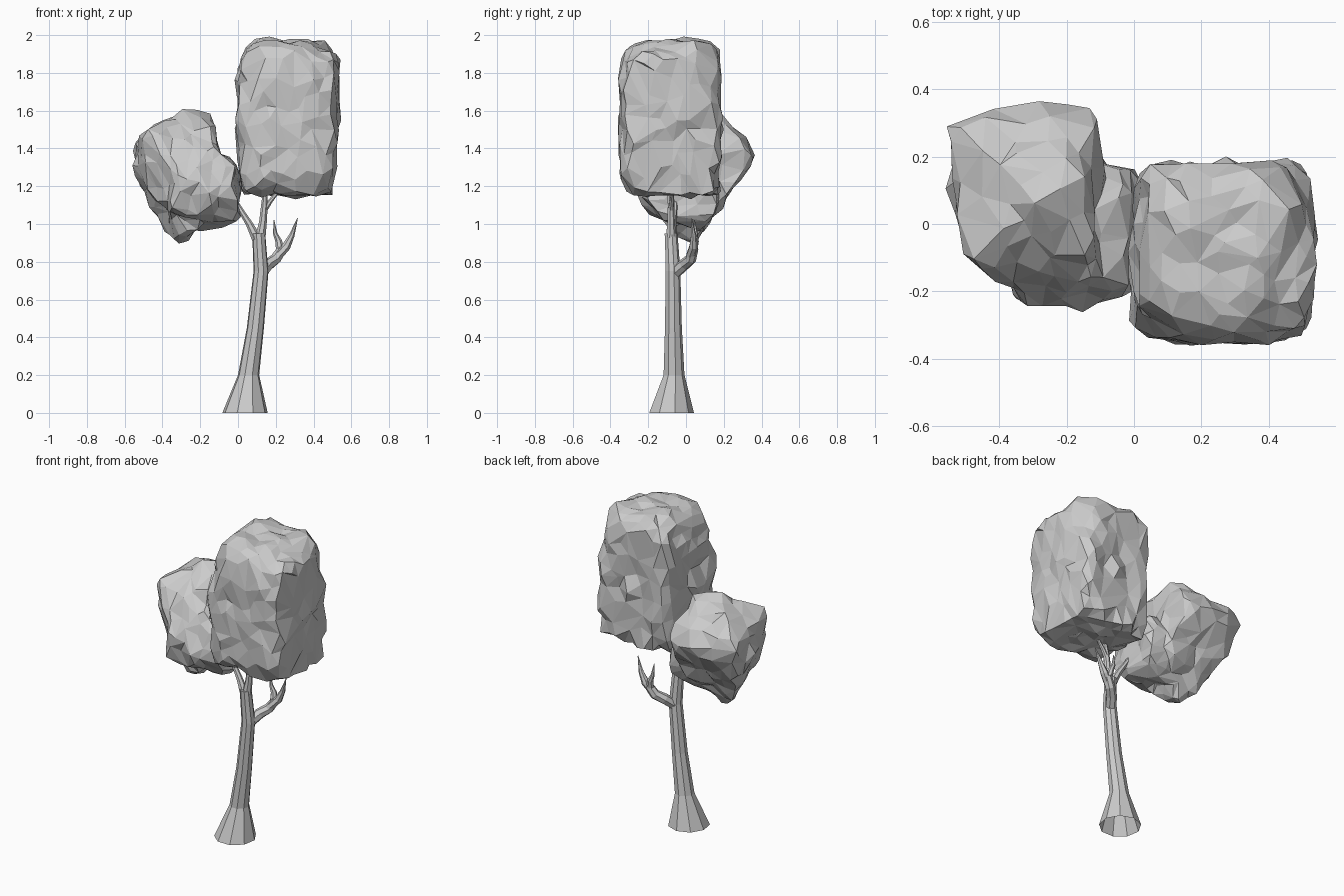
import bpy
import bmesh
from mathutils import Vector, noise

cube = bpy.data.objects.get("Cube")
if cube:
    bpy.data.objects.remove(cube, do_unlink=True)

grey = bpy.data.materials.new("plain grey")
grey.use_nodes = True
colour = (0.6, 0.6, 0.6, 1)
grey.diffuse_color = colour
grey.node_tree.nodes["Principled BSDF"].inputs["Base Color"].default_value = colour


def make_object(name, bm):
    bmesh.ops.recalc_face_normals(bm, faces=bm.faces)
    mesh = bpy.data.meshes.new(name)
    bm.to_mesh(mesh)
    bm.free()
    mesh.materials.append(grey)
    obj = bpy.data.objects.new(name, mesh)
    bpy.context.collection.objects.link(obj)
    return obj


def outline_planes(points, axes, centre):
    """Turn a convex outline on two axes into (normal, distance) side planes."""
    planes = []
    a, b = axes
    for p, q in zip(points, points[1:] + points[:1]):
        normal = Vector((0, 0, 0))
        normal[a], normal[b] = q[1] - p[1], p[0] - q[0]
        normal.normalize()
        corner = centre.copy()
        corner[a], corner[b] = p
        distance = normal.dot(corner - centre)
        if distance < 0:
            normal, distance = -normal, -distance
        planes.append((normal, distance))
    return planes


def lobe(centre, front, side, top, bevels=()):
    """A rounded solid bounded by three outlines and some bevel planes."""
    planes = (outline_planes(front, (0, 2), centre)
              + outline_planes(side, (1, 2), centre)
              + outline_planes(top, (0, 1), centre))
    for normal, offset in bevels:
        normal = Vector(normal)
        planes.append((normal, offset - normal.dot(centre)))
    return planes


def reach(planes, d, power=24):
    """Distance from the centre to the softened planes along d."""
    total = sum((max(0, n.dot(d)) / h) ** power for n, h in planes)
    return total ** (-1 / power)


def crown(name, centre, half, lobes, keep, seed):
    """Lumpy faceted foliage: the union of lobes that share a centre."""
    bm = bmesh.new()
    bmesh.ops.create_icosphere(bm, subdivisions=4, radius=1)
    for v in bm.verts:
        d = (v.co * Vector(half)).normalized()
        co = d * max(reach(planes, d) for planes in lobes)
        lump = noise.noise(co * 8 + Vector((seed, 0, 0)))
        jitter = noise.noise_vector(co * 13 + Vector((0, seed, 0)))
        v.co = centre + co + d * lump * 0.035 + jitter * 0.018
    obj = make_object(name, bm)
    facets = obj.modifiers.new("facets", 'DECIMATE')
    facets.ratio = keep


def limb(name, path, sides=7, flat=False):
    """Tapering tube through (x, y, z, radius) points."""
    bm = bmesh.new()
    centres = [Vector(p[:3]) for p in path]
    up = Vector((0, 0, 1))
    rings = []
    for i, c in enumerate(centres):
        along = centres[min(i + 1, len(path) - 1)] - centres[max(i - 1, 0)]
        turn = up.rotation_difference(up if flat else along)
        ring = bmesh.ops.create_circle(bm, segments=sides, radius=path[i][3])["verts"]
        for v in ring:
            v.co = c + turn @ v.co
        rings.append(ring)
    for lower, upper in zip(rings, rings[1:]):
        for k in range(sides):
            n = (k + 1) % sides
            bm.faces.new((lower[k], lower[n], upper[n], upper[k]))
    bm.faces.new(rings[-1])
    make_object(name, bm)


# Tall squarish crown with bevelled upper corners
middle = Vector((0.26, -0.09, 1.56))
tall = lobe(
    middle,
    [(0.015, 1.16), (-0.01, 1.45), (0.005, 1.88), (0.05, 1.96), (0.12, 2.0),
     (0.38, 2.0), (0.52, 1.93), (0.55, 1.82), (0.5, 1.14), (0.44, 1.13)],
    [(-0.26, 1.14), (-0.32, 1.2), (-0.37, 1.34), (-0.36, 1.8), (-0.33, 1.95),
     (-0.07, 2.01), (0.14, 1.97), (0.18, 1.9), (0.19, 1.4), (0.16, 1.13)],
    [(-0.02, -0.27), (0.03, -0.34), (0.35, -0.37), (0.51, -0.32), (0.55, -0.06),
     (0.52, 0.15), (0.46, 0.19), (0.07, 0.19), (0.01, 0.15)],
    [((-0.69, -0.69, 0.17), 0.46), ((0.78, 0.6, 0.18), 0.78),
     ((0.65, -0.09, 0.75), 1.77), ((0.23, -0.56, 0.8), 1.78)])
crown("tall_crown", middle, (0.27, 0.27, 0.43), [tall], 0.45, 3)

# Smaller leaning crown: a high back lobe and a low front lobe
middle = Vector((-0.26, 0.02, 1.2))
high_lobe = lobe(
    middle,
    [(-0.55, 1.3), (-0.53, 1.47), (-0.42, 1.54), (-0.26, 1.62), (-0.13, 1.56),
     (-0.1, 1.38), (-0.1, 1.1), (-0.25, 0.93), (-0.31, 0.9), (-0.43, 0.98)],
    [(-0.22, 1.2), (-0.15, 1.05), (-0.05, 0.91), (0.05, 0.91), (0.37, 1.36),
     (0.31, 1.47), (0.1, 1.62), (-0.02, 1.58), (-0.17, 1.4)],
    [(-0.56, 0.27), (-0.45, 0.34), (-0.22, 0.38), (-0.12, 0.31), (-0.08, 0.18),
     (-0.1, -0.18), (-0.38, -0.18), (-0.5, -0.1), (-0.54, 0)],
    [((-0.82, -0.41, -0.41), -0.1)])
low_lobe = lobe(
    middle,
    [(-0.15, 1.4), (0.0, 1.32), (0.025, 1.2), (0.02, 1.03), (-0.14, 0.97),
     (-0.3, 0.93), (-0.4, 1.05), (-0.4, 1.3)],
    [(-0.26, 1.17), (-0.21, 1.08), (-0.06, 0.99), (0.08, 0.96), (0.18, 1.1),
     (0.18, 1.25), (0.05, 1.4), (-0.15, 1.36), (-0.24, 1.26)],
    [(-0.36, -0.2), (-0.33, -0.26), (-0.14, -0.25), (0.0, -0.21), (0.025, 0.16),
     (-0.07, 0.18), (-0.4, 0.15)])
crown("small_crown", middle, (0.28, 0.3, 0.35), [high_lobe, low_lobe], 0.33, 11)

# Flared trunk, open underneath
limb("trunk", [(0.037, -0.08, 0, 0.122), (0.056, -0.065, 0.2, 0.057),
               (0.092, -0.068, 0.45, 0.046), (0.122, -0.07, 0.75, 0.04),
               (0.115, -0.075, 0.86, 0.037), (0.11, -0.08, 0.95, 0.035)], 9, True)

# Upper fork reaching into the crowns
limb("left_fork", [(0.105, -0.08, 0.91, 0.028), (0.06, -0.07, 1.0, 0.019),
                   (0.01, -0.06, 1.08, 0.014), (-0.04, -0.05, 1.17, 0.008)])
limb("right_fork", [(0.115, -0.08, 0.91, 0.03), (0.132, -0.08, 1.01, 0.021),
                    (0.14, -0.08, 1.1, 0.018), (0.145, -0.09, 1.19, 0.012)])
limb("fork_twig", [(0.137, -0.08, 1.07, 0.016), (0.17, -0.075, 1.12, 0.013),
                   (0.22, -0.07, 1.18, 0.007)])

# Bare side branch with two pointed twigs
limb("side_branch", [(0.125, -0.06, 0.74, 0.032), (0.16, -0.01, 0.785, 0.032),
                     (0.2, 0.025, 0.815, 0.03), (0.235, 0.04, 0.87, 0.026)])
limb("outer_twig", [(0.215, 0.025, 0.835, 0.025), (0.255, 0.04, 0.88, 0.024),
                    (0.285, 0.04, 0.94, 0.015), (0.315, 0.03, 1.03, 0.002)])
limb("inner_twig", [(0.225, 0.035, 0.85, 0.024), (0.215, 0.05, 0.91, 0.018),
                    (0.197, 0.05, 0.95, 0.012), (0.19, 0.045, 1.02, 0.002)])
